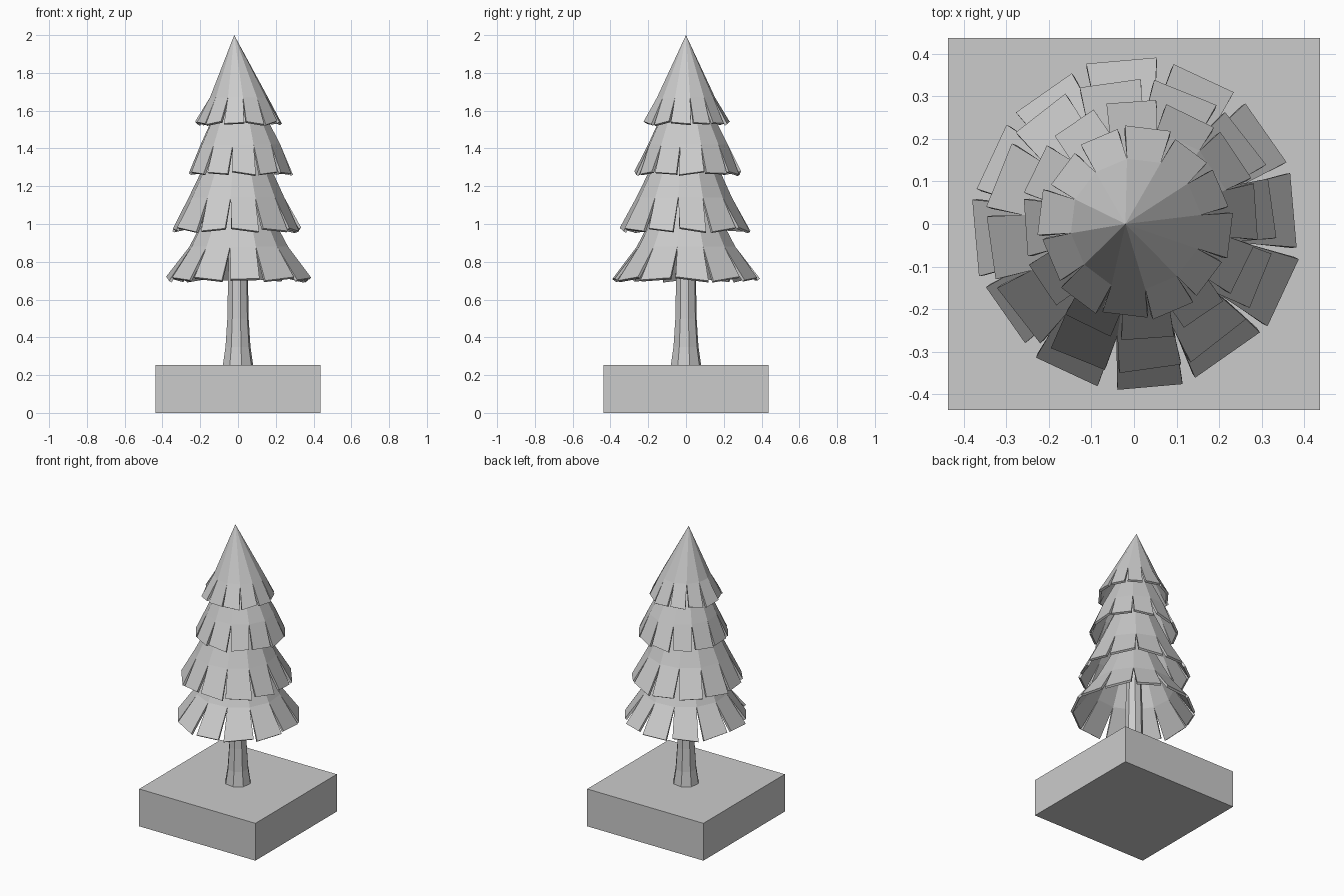
import bpy, bmesh, math, random
from mathutils import Vector

if "Cube" in bpy.data.objects:
    bpy.data.objects.remove(bpy.data.objects["Cube"])

random.seed(4)
SIDES = 12


def finish(bm, name):
    bmesh.ops.recalc_face_normals(bm, faces=bm.faces)
    mesh = bpy.data.meshes.new(name)
    bm.to_mesh(mesh)
    bm.free()
    obj = bpy.data.objects.new(name, mesh)
    bpy.context.collection.objects.link(obj)
    return obj


def foliage_tier(name, apex, slit_z, slit_r, hem_z, hem_r, centre, phase):
    """Cone whose lower part is split into separate hanging flaps."""
    bm = bmesh.new()
    cx, cy = centre
    step = math.tau / SIDES
    start = math.radians(phase)
    tip = bm.verts.new(apex)
    ring = []
    for i in range(SIDES):
        a = start + (i - 0.5) * step
        ring.append(bm.verts.new((cx + slit_r * math.cos(a),
                                  cy + slit_r * math.sin(a), slit_z)))
    for i in range(SIDES):
        p, q = ring[i], ring[(i + 1) % SIDES]
        bm.faces.new((tip, p, q))
        # flap narrower than its sector, with a slightly uneven hem
        a = start + i * step
        out = Vector((math.cos(a), math.sin(a), 0))
        side = Vector((-math.sin(a), math.cos(a), 0))
        half = hem_r * math.tan(step / 2) * random.uniform(0.75, 0.92)
        mid = Vector((cx, cy, hem_z)) + out * (hem_r + random.uniform(-0.008, 0.008))
        tilt = Vector((0, 0, random.uniform(-0.012, 0.012)))
        low = bm.verts.new(mid - side * half - tilt)
        high = bm.verts.new(mid + side * half + tilt)
        bm.faces.new((p, low, high, q))
    obj = finish(bm, name)
    mod = obj.modifiers.new("thickness", 'SOLIDIFY')
    mod.thickness = 0.015
    mod.offset = -1
    return obj


# Square base block
bm = bmesh.new()
bmesh.ops.create_cube(bm, size=1)
bmesh.ops.scale(bm, vec=(0.875, 0.875, 0.254), verts=bm.verts)
bmesh.ops.translate(bm, vec=(0, 0, 0.127), verts=bm.verts)
finish(bm, "base")

# Flared trunk
bm = bmesh.new()
rings = []
for z, r in [(0.25, 0.083), (0.35, 0.068), (0.5, 0.058), (0.72, 0.054), (1.0, 0.045)]:
    rings.append([bm.verts.new((r * math.cos(math.tau * (k + 0.3) / 8),
                                r * math.sin(math.tau * (k + 0.3) / 8), z))
                  for k in range(8)])
for lo, hi in zip(rings, rings[1:]):
    for k in range(8):
        n = (k + 1) % 8
        bm.faces.new((lo[k], lo[n], hi[n], hi[k]))
bm.faces.new(rings[0])
bm.faces.new(rings[-1])
finish(bm, "trunk")

# Four foliage tiers, top to bottom
foliage_tier("foliage_top", (-0.02, 0, 2.0), 1.67, 0.155, 1.535, 0.222, (0.005, 0.0), 23)
foliage_tier("foliage_upper", (0, 0, 1.86), 1.42, 0.215, 1.27, 0.273, (0.013, 0.01), 4)
foliage_tier("foliage_middle", (0, 0, 1.68), 1.14, 0.255, 0.97, 0.337, (-0.008, -0.01), 8)
foliage_tier("foliage_bottom", (0, 0, 1.38), 0.88, 0.265, 0.71, 0.378, (0.004, 0.0), 5)
